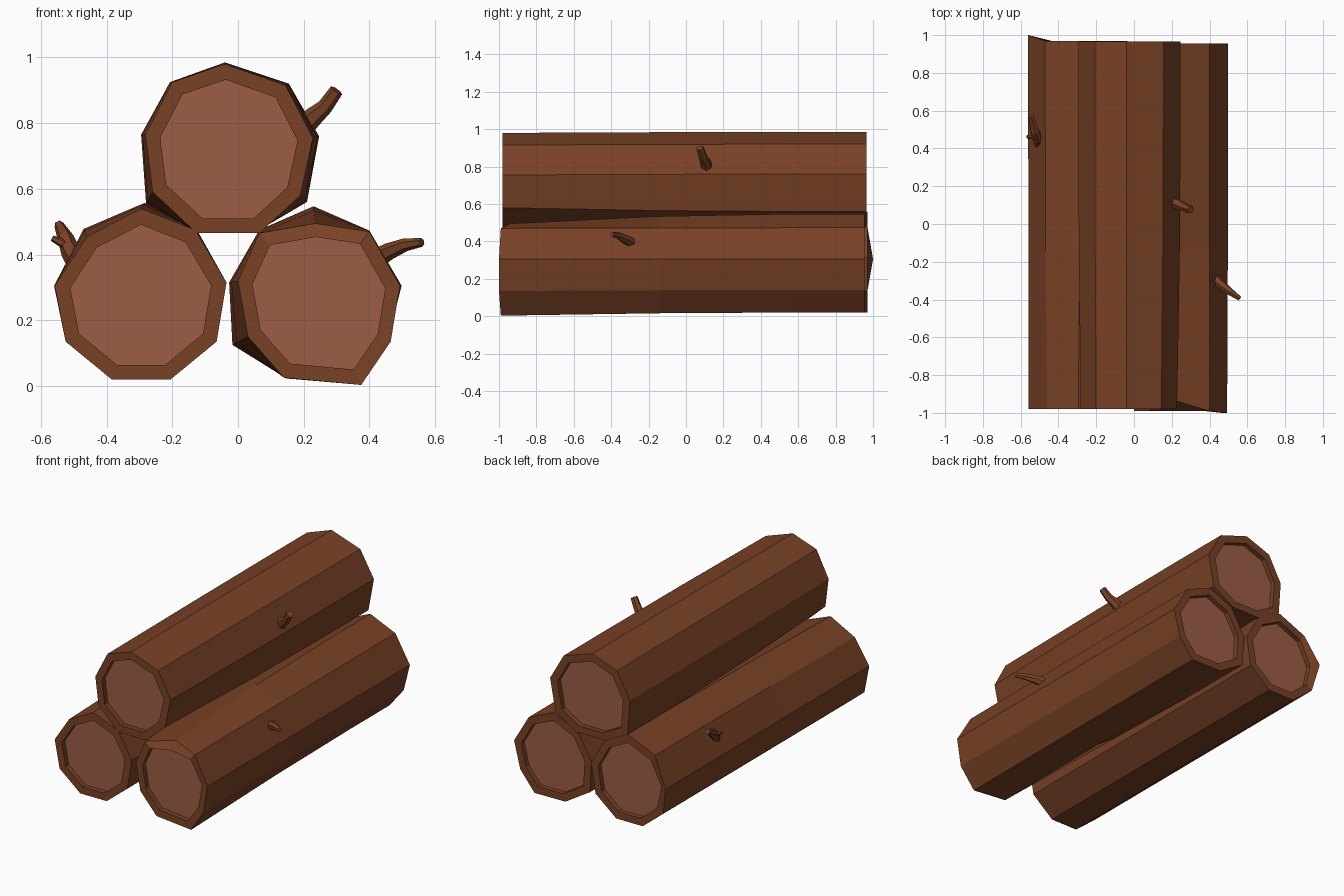
import bpy, bmesh
from mathutils import Vector

if "Cube" in bpy.data.objects:
    bpy.data.objects.remove(bpy.data.objects["Cube"])


def material(name, rgb):
    m = bpy.data.materials.new(name)
    m.diffuse_color = (*rgb, 1)
    m.use_nodes = True
    m.node_tree.nodes["Principled BSDF"].inputs["Base Color"].default_value = m.diffuse_color
    return m


BARK = material("bark", (0.19, 0.053, 0.019))
WOOD = material("cut_wood", (0.33, 0.11, 0.062))


def finish(name, bm, mats):
    bmesh.ops.recalc_face_normals(bm, faces=bm.faces[:])
    me = bpy.data.meshes.new(name)
    bm.to_mesh(me)
    bm.free()
    for m in mats:
        me.materials.append(m)
    ob = bpy.data.objects.new(name, me)
    bpy.context.collection.objects.link(ob)
    return ob


def bridge(bm, rings):
    for a, b in zip(rings, rings[1:]):
        n = len(a)
        for i in range(n):
            bm.faces.new((a[i], a[(i + 1) % n], b[(i + 1) % n], b[i]))


def log(name, front, rear, y0, y1, back_slant=(), front_slant=()):
    """Nine-sided log: rough outer skin, flat rim and recessed cut face at each end."""
    bm = bmesh.new()
    n = len(front)

    def inset(pts, s):
        cx = sum(p[0] for p in pts) / n
        cz = sum(p[1] for p in pts) / n
        return [(cx + (x - cx) * s, cz + (z - cz) * s) for x, z in pts]

    def ring(pts, y, slant=()):
        slant = dict(slant)
        return [bm.verts.new((x, y + slant.get(i, 0), z)) for i, (x, z) in enumerate(pts)]

    fi, ri = inset(front, 0.82), inset(rear, 0.82)
    mid = [((a[0] + 3 * b[0]) / 4, (a[1] + 3 * b[1]) / 4) for a, b in zip(front, rear)]
    rings = [ring(fi, y0 + 0.03), ring(fi, y0), ring(front, y0, front_slant),
             ring(mid, -0.15), ring(rear, 0.55), ring(rear, y1, back_slant),
             ring(ri, y1), ring(ri, y1 - 0.03)]
    bridge(bm, rings)
    for r in (rings[0], rings[-1]):
        bm.faces.new(r).material_index = 1
    return finish(name, bm, (BARK, WOOD))


def twig(name, path, radii, sides=6):
    """Tapered stub swept along a short bent path."""
    from math import cos, sin, tau
    bm = bmesh.new()
    pts = [Vector(p) for p in path]
    rings = []
    for i, (p, r) in enumerate(zip(pts, radii)):
        d = (pts[min(i + 1, len(pts) - 1)] - pts[max(i - 1, 0)]).normalized()
        u = d.cross(Vector((0, 1, 0))).normalized()
        v = d.cross(u)
        rings.append([bm.verts.new(p + r * (u * cos(tau * k / sides) + v * sin(tau * k / sides)))
                      for k in range(sides)])
    bridge(bm, rings)
    bm.faces.new(rings[0])
    bm.faces.new(rings[-1])
    return finish(name, bm, (BARK,))


# Logs: outlines as (x, z), clockwise from the top
log("top_log",
    [(-.04, .98), (.145, .915), (.228, .755), (.19, .58), (.065, .465),
     (-.125, .465), (-.26, .59), (-.282, .765), (-.2, .925)],
    [(-.04, .985), (.155, .92), (.247, .76), (.21, .56), (.065, .475),
     (-.13, .475), (-.28, .555), (-.295, .765), (-.207, .925)],
    -0.98, 0.965)

log("right_log",
    [(.235, .495), (.4, .47), (.493, .305), (.465, .135), (.375, .003),
     (.14, .025), (.03, .15), (0, .32), (.065, .465)],
    [(.23, .547), (.4, .473), (.498, .305), (.457, .14), (.36, .02),
     (.15, .022), (-.017, .125), (-.027, .315), (.065, .475)],
    -0.99, 0.955, front_slant=((2, -.01), (3, -.01), (0, .05)))

log("left_log",
    [(-.295, .54), (-.13, .475), (-.035, .315), (-.065, .135), (-.205, .02),
     (-.385, .02), (-.525, .135), (-.558, .305), (-.46, .455)],
    [(-.285, .557), (-.125, .475), (-.035, .315), (-.065, .135), (-.205, .02),
     (-.385, .02), (-.525, .135), (-.56, .305), (-.47, .478)],
    -0.98, 0.97, back_slant=((7, .03),))

# Broken branch stubs
twig("top_twig", [(.17, .12, .76), (.23, .105, .82), (.265, .09, .85), (.3, .075, .9)],
     [.036, .03, .024, .021])
twig("right_twig", [(.41, -.28, .38), (.46, -.32, .41), (.51, -.36, .43), (.56, -.395, .437)],
     [.032, .026, .02, .013])
twig("left_twig", [(-.48, .41, .36), (-.51, .45, .41), (-.525, .49, .45), (-.545, .57, .49)],
     [.036, .03, .025, .015])
twig("left_side_twig", [(-.51, .455, .42), (-.54, .46, .437), (-.566, .462, .45)],
     [.016, .013, .009])
